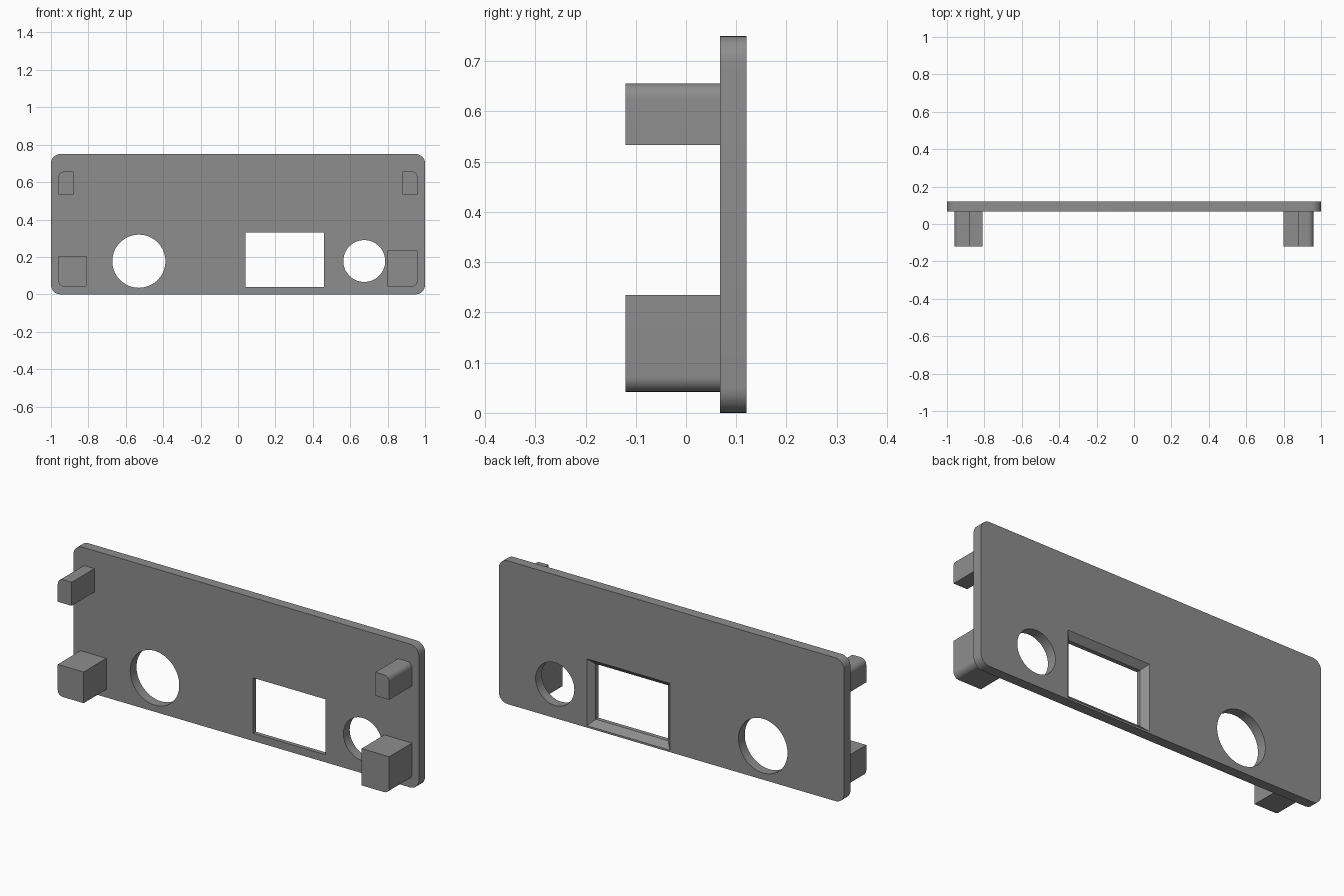
import bpy, bmesh, math

if "Cube" in bpy.data.objects:
    bpy.data.objects.remove(bpy.data.objects["Cube"])

FRONT, BACK, POST_FRONT = 0.068, 0.12, -0.12   # plate faces and post ends along y

grey = bpy.data.materials.new("grey plastic")
grey.diffuse_color = (0.27, 0.27, 0.27, 1)
grey.use_nodes = True
grey.node_tree.nodes["Principled BSDF"].inputs["Base Color"].default_value = grey.diffuse_color


def loft(name, sections):
    """Solid through matching (x, z) outlines placed at successive y depths."""
    bm = bmesh.new()
    rings = [[bm.verts.new((x, y, z)) for x, z in pts] for y, pts in sections]
    n = len(rings[0])
    for a, b in zip(rings, rings[1:]):
        for i in range(n):
            j = (i + 1) % n
            bm.faces.new((a[i], a[j], b[j], b[i]))
    bm.faces.new(rings[0])
    bm.faces.new(rings[-1])
    bmesh.ops.recalc_face_normals(bm, faces=bm.faces)
    mesh = bpy.data.meshes.new(name)
    bm.to_mesh(mesh)
    bm.free()
    ob = bpy.data.objects.new(name, mesh)
    bpy.context.collection.objects.link(ob)
    mesh.materials.append(grey)
    return ob


def rect(x0, x1, z0, z1, radii=(0, 0, 0, 0), steps=8):
    """Rectangle with a radius per corner: bottom left, bottom right, top right, top left."""
    pts = []
    corners = ((x0, z0, 1, 1), (x1, z0, -1, 1), (x1, z1, -1, -1), (x0, z1, 1, -1))
    for k, ((x, z, sx, sz), r) in enumerate(zip(corners, radii)):
        if r == 0:
            pts.append((x, z))
            continue
        for i in range(steps + 1):
            a = math.pi + (k + i / steps) * math.pi / 2
            pts.append((x + sx * r + r * math.cos(a), z + sz * r + r * math.sin(a)))
    return pts


def circle(cx, cz, r, n=64):
    return [(cx + r * math.cos(2 * math.pi * i / n), cz + r * math.sin(2 * math.pi * i / n))
            for i in range(n)]


def smooth(ob):
    bpy.ops.object.select_all(action='DESELECT')
    bpy.context.view_layer.objects.active = ob
    ob.select_set(True)
    bpy.ops.object.shade_smooth_by_angle(angle=math.radians(30))


# Panel with rounded corners
panel = loft("panel", [(y, rect(-1, 1, 0, 0.75, (0.05,) * 4)) for y in (FRONT, BACK)])

# Openings: two round holes and a window that flares towards the back
lo, hi = FRONT - 0.05, BACK + 0.05
win = (0.04, 0.46, 0.04, 0.33)
flare_start = BACK - 0.03


def window(grow):
    return rect(win[0] - grow, win[1] + grow, win[2] - grow, win[3] + grow)


cutters = [
    loft("large_hole_cutter", [(y, circle(-0.53, 0.177, 0.142)) for y in (lo, hi)]),
    loft("small_hole_cutter", [(y, circle(0.675, 0.178, 0.112)) for y in (lo, hi)]),
    loft("window_cutter", [(lo, window(0)), (flare_start, window(0)),
                           (BACK, window(0.03)), (hi, window(0.03))]),
]
bpy.context.view_layer.objects.active = panel
for cutter in cutters:
    mod = panel.modifiers.new(cutter.name, 'BOOLEAN')
    mod.operation = 'DIFFERENCE'
    mod.solver = 'EXACT'
    mod.object = cutter
    bpy.ops.object.modifier_apply(modifier=mod.name)
    bpy.data.objects.remove(cutter)
smooth(panel)

# Corner posts, each rounded on its outer corner
R = 0.03
posts = {
    "lower_left_post": rect(-0.96, -0.81, 0.042, 0.205, (R, 0, 0, 0)),
    "lower_right_post": rect(0.80, 0.96, 0.042, 0.235, (0, R, 0, 0)),
    "upper_right_post": rect(0.88, 0.96, 0.533, 0.656, (0, 0, R, 0)),
    "upper_left_post": rect(-0.96, -0.88, 0.533, 0.656, (0, 0, 0, R)),
}
for name, outline in posts.items():
    smooth(loft(name, [(POST_FRONT, outline), (FRONT, outline)]))
